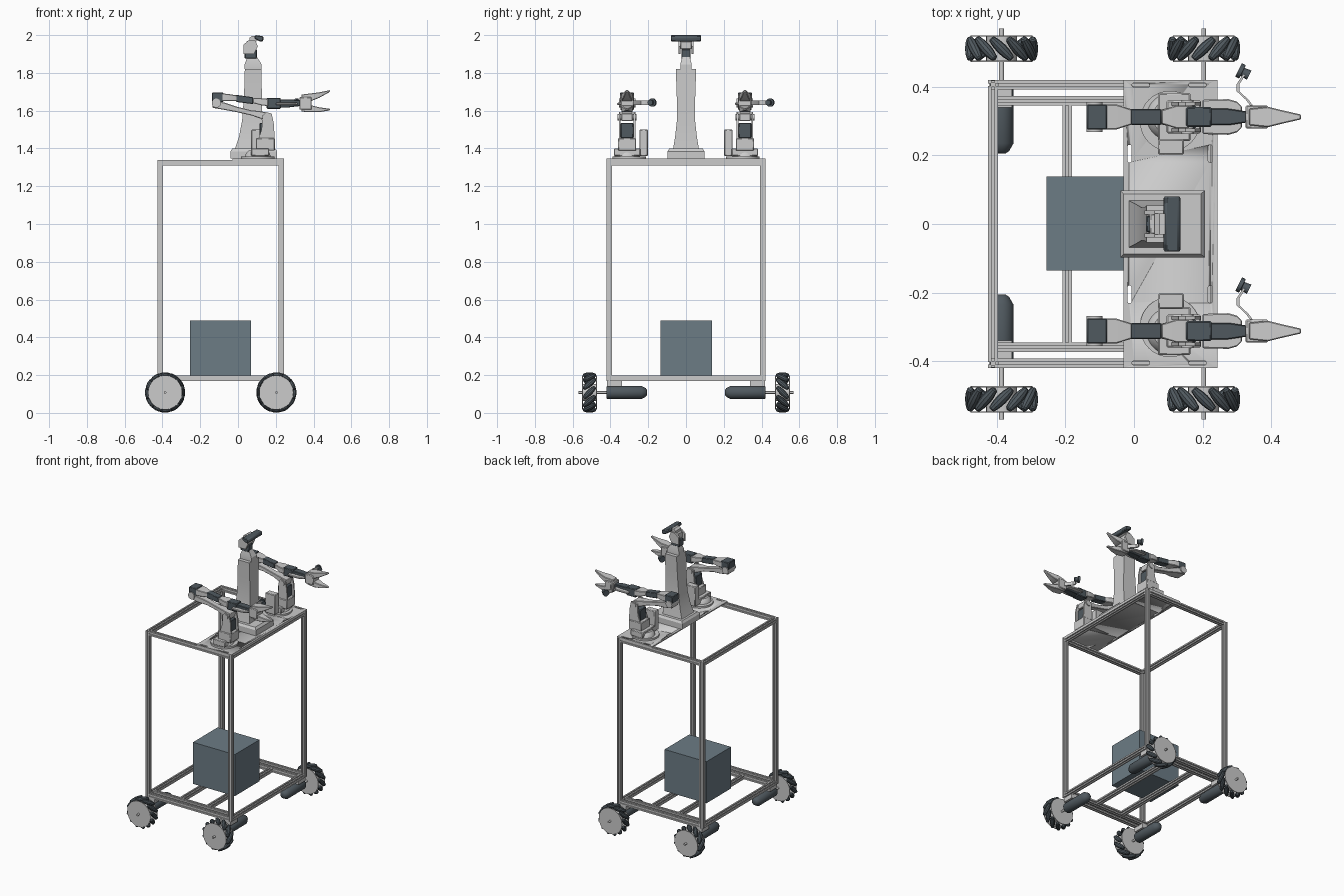
import bpy, bmesh, math
from mathutils import Vector, Matrix

if "Cube" in bpy.data.objects:
    bpy.data.objects.remove(bpy.data.objects["Cube"])


def material(name, rgb):
    m = bpy.data.materials.new(name)
    m.diffuse_color = (*rgb, 1)
    m.use_nodes = True
    m.node_tree.nodes["Principled BSDF"].inputs["Base Color"].default_value = m.diffuse_color
    return m


SLATE = material("slate", (0.15, 0.20, 0.235))
DARK = material("dark", (0.08, 0.10, 0.115))


def finish(name, bm, mat=None, bevel=0):
    bmesh.ops.recalc_face_normals(bm, faces=bm.faces)
    me = bpy.data.meshes.new(name)
    bm.to_mesh(me)
    bm.free()
    me.shade_smooth()
    me.set_sharp_from_angle(angle=math.radians(32))
    ob = bpy.data.objects.new(name, me)
    bpy.context.collection.objects.link(ob)
    if mat:
        me.materials.append(mat)
    if bevel:
        b = ob.modifiers.new("bevel", 'BEVEL')
        b.width, b.segments = bevel, 1
    return ob


def skin(bm, rings):
    """Bridge closed rings of points and cap both ends."""
    vs = [[bm.verts.new(p) for p in r] for r in rings]
    n = len(vs[0])
    for a, b in zip(vs, vs[1:]):
        for i in range(n):
            bm.faces.new((a[i], a[(i + 1) % n], b[(i + 1) % n], b[i]))
    bm.faces.new(vs[0])
    bm.faces.new(vs[-1][::-1])


def spin(bm, p, d, profile, n=24):
    """Turned shape: profile of (distance along d, radius) from p."""
    d, p = Vector(d).normalized(), Vector(p)
    u = d.orthogonal().normalized()
    w = d.cross(u)
    ang = [2 * math.pi * i / n for i in range(n)]
    skin(bm, [[p + d * t + (u * math.cos(a) + w * math.sin(a)) * r for a in ang] for t, r in profile])


def turned(name, p, d, profile, n=24, mat=None):
    bm = bmesh.new()
    spin(bm, p, d, profile, n)
    return finish(name, bm, mat)


def loft(name, axis, sections, mat=None, bevel=0):
    """Rectangular sections (t, u0, u1, v0, v1) along an axis, u and v being the next axes."""
    k, rings = "xyz".index(axis), []
    for t, u0, u1, v0, v1 in sections:
        ring = []
        for u, v in ((u0, v0), (u1, v0), (u1, v1), (u0, v1)):
            c = [0, 0, 0]
            c[k], c[(k + 1) % 3], c[(k + 2) % 3] = t, u, v
            ring.append(c)
        rings.append(ring)
    bm = bmesh.new()
    skin(bm, rings)
    return finish(name, bm, mat, bevel)


def box(name, x0, x1, y0, y1, z0, z1, mat=None, bevel=0):
    return loft(name, "z", [(z0, x0, x1, y0, y1), (z1, x0, x1, y0, y1)], mat, bevel)


def side_prism(name, pts, y0, y1, mat=None, bevel=0):
    """Outline in x, z extruded along y."""
    bm = bmesh.new()
    skin(bm, [[(x, y, z) for x, z in pts] for y in (y0, y1)])
    return finish(name, bm, mat, bevel)


def beam(name, p, q, w=0.028):
    """Slotted square extrusion between two points."""
    p, q, h = Vector(p), Vector(q), w / 2
    d = (q - p).normalized()
    u = Vector((0, 1, 0)) if abs(d.y) < 0.5 else Vector((1, 0, 0))
    v = d.cross(u)
    side = [(h, -h), (h, -.004), (h - .007, -.004), (h - .007, .004), (h, .004)]
    prof = [Matrix.Rotation(k * math.pi / 2, 2) @ Vector(c) for k in range(4) for c in side]
    bm = bmesh.new()
    skin(bm, [[e + u * c.x + v * c.y for c in prof] for e in (p, q)])
    return finish(name, bm)


# frame of slotted extrusions
X0, X1, Y, ZB, ZT, H = -0.411, 0.229, 0.406, 0.184, 1.324, 0.014
for x in (X0, X1):
    for s in (-1, 1):
        beam("corner_post", (x, s * Y, ZB - H), (x, s * Y, ZT + H))
    for z in (ZB, ZT):
        beam("cross_rail", (x, -Y + H, z), (x, Y - H, z))
for s in (-1, 1):
    for y, z in ((Y, ZB), (Y, ZT), (0.359, ZB)):
        beam("side_rail", (X0 + H, s * y, z), (X1 - H, s * y, z))
for x in (-0.195, 0.012):
    beam("floor_crossbeam", (x, -0.345, ZB), (x, 0.345, ZB))
box("equipment_box", -0.255, 0.07, -0.136, 0.138, 0.198, 0.49, SLATE)

# roller wheels, motors and mounts
R = 0.108
for sx, x in ((-1, -0.386), (1, 0.203)):
    for s in (-1, 1):
        c = Vector((x, s * 0.511, R))
        bm = bmesh.new()
        for i in range(12):
            rot = Matrix.Rotation(2 * math.pi * i / 12, 3, 'Y')
            d = Vector((1, sx * s, 0)).normalized()
            prof = [(-.043, .006), (-.040, .010), (-.02, .0145), (0, .016),
                    (.02, .0145), (.040, .010), (.043, .006)]
            spin(bm, c + rot @ Vector((0, 0, 0.091)), rot @ d, prof, 10)
        finish("wheel_rollers", bm, DARK)
        for o in (-0.037, 0.037):
            turned("wheel_plate", c + Vector((0, o - .002, 0)), (0, 1, 0), [(0, .090), (.004, .090)], 40)
        turned("wheel_hub", c + Vector((0, -.036, 0)), (0, 1, 0), [(0, .045), (.072, .045)])
        turned("axle", (x, s * 0.41, R), (0, s, 0), [(0, .007), (.16, .007)], 12)
        turned("motor", (x, s * 0.42, R), (0, -s, 0),
               [(0, .033), (.004, .035), (.185, .035), (.208, .022), (.214, .012)], 28, DARK)
        box("motor_mount", x - .03, x + .03, *sorted((s * .34, s * .418)), .140, .170)

# top deck with adjustment slots
deck = box("deck_plate", -0.03, 0.243, -0.42, 0.42, 1.338, 1.346)
bm = bmesh.new()
slots = [(x, s * .405, 0) for x in (.02, .185) for s in (-1, 1)]
slots += [(x, s * .205, 1) for x in (-.013, .222) for s in (-1, 1)]
for x, y, turn in slots:
    ring = []
    for i in range(16):
        a = 2 * math.pi * (i + .5) / 16
        u, v = .006 * math.cos(a) + math.copysign(.02, math.cos(a)), .006 * math.sin(a)
        ring.append((x - v, y + u) if turn else (x + u, y + v))
    skin(bm, [[(a, b, z) for a, b in ring] for z in (1.33, 1.36)])
cutter = finish("slot_cutter", bm)
cutter.hide_render = True
cutter.hide_set(True)
mod = deck.modifiers.new("slots", 'BOOLEAN')
mod.operation, mod.object = 'DIFFERENCE', cutter

# central column
loft("column_base", "z", [(1.346, -.04, .207, -.098, .098), (1.385, -.04, .207, -.098, .098),
                          (1.40, -.03, .195, -.088, .088)])
loft("column", "z", [(1.40, -.015, .135, -.068, .068), (1.46, .005, .130, -.058, .058),
                     (1.55, .022, .127, -.048, .048), (1.68, .032, .126, -.049, .049),
                     (1.82, .036, .125, -.054, .054)])

# neck and camera head
loft("neck", "z", [(1.82, .035, .125, -.03, .03), (1.845, .035, .125, -.03, .03),
                   (1.885, .05, .10, -.02, .02)])
box("tilt_servo", .035, .10, -.024, .024, 1.875, 1.925, DARK, .004)
for s in (-1, 1):
    side_prism("tilt_bracket", [(.03, 1.90), (.085, 1.90), (.105, 1.94), (.09, 1.975), (.06, 1.975), (.03, 1.95)],
               s * .028, s * .040)
box("pan_servo", .045, .095, -.03, .03, 1.925, 1.968, None, .004)
side_prism("camera_arm", [(.06, 1.96), (.06, 1.985), (.075, 1.996), (.11, 1.996), (.11, 1.975), (.085, 1.96)],
           -.03, .03)
side_prism("camera_bar", [(.085, 1.983), (.092, 2.0), (.130, 1.995), (.136, 1.985), (.132, 1.967), (.116, 1.966)],
           -.08, .08, DARK, .004)


# robot arm; the base motor faces the column
def arm(y, s):
    def b(name, x0, x1, h, z0, z1, mat=None):
        box(name, x0, x1, y - h, y + h, z0, z1, mat, .004)

    def link(name, sections, mat=None):
        loft(name, "x", [(x, y - h, y + h, z0, z1) for x, h, z0, z1 in sections], mat, .003)

    turned("arm_base_disc", (.105, y - s * .012, 1.346), (0, 0, 1), [(0, .088), (.012, .088)], 40)
    turned("arm_turntable", (.105, y, 1.358), (0, 0, 1), [(0, .068), (.018, .062), (.03, .05)], 32)
    y0, y1 = sorted((y - s * .065, y - s * .11))
    box("base_motor", .07, .145, y0, y1, 1.36, 1.50, None, .004)
    b("base_bridge", .07, .165, .07, 1.36, 1.40)
    b("shoulder_block", .095, .195, .048, 1.388, 1.455)
    b("shoulder_servo", .115, .18, .034, 1.455, 1.535, DARK)
    for k in (-1, 1):
        side_prism("shoulder_bracket", [(.10, 1.43), (.195, 1.43), (.19, 1.53), (.178, 1.585), (.15, 1.592),
                                        (.13, 1.575), (.125, 1.50)], y + k * .034, y + k * .044)
    turned("shoulder_pivot", (.156, y - .05, 1.565), (0, 1, 0), [(0, .018), (.1, .018)], 20)
    # upper arm runs backwards, forearm returns above it
    link("upper_arm", [(.175, .03, 1.545, 1.585), (.12, .03, 1.558, 1.597), (.07, .02, 1.575, 1.602),
                       (-.01, .02, 1.593, 1.622), (-.07, .036, 1.604, 1.642), (-.135, .036, 1.615, 1.655)])
    b("elbow_servo", -.138, -.078, .037, 1.645, 1.697, DARK)
    turned("elbow_pivot", (-.115, y - .044, 1.64), (0, 1, 0), [(0, .024), (.088, .024)], 20)
    link("forearm_root", [(-.09, .037, 1.65, 1.692), (-.05, .036, 1.65, 1.688), (.0, .02, 1.65, 1.68)])
    link("forearm", [(-.01, .023, 1.646, 1.684), (.08, .023, 1.635, 1.671)], DARK)
    link("forearm_end", [(.08, .02, 1.64, 1.668), (.125, .034, 1.628, 1.666), (.16, .034, 1.624, 1.662)])
    b("wrist_servo", .152, .226, .029, 1.61, 1.668, DARK)
    # wrist bracket plate with rounded front corners
    link("wrist_bracket", [(.20, .05, 1.63, 1.642), (.275, .052, 1.63, 1.642),
                           (.30, .045, 1.63, 1.642), (.315, .03, 1.63, 1.642)])
    link("wrist_roll", [(.22, .024, 1.615, 1.66), (.275, .024, 1.618, 1.66), (.33, .016, 1.625, 1.655)], DARK)
    b("gripper_block", .325, .39, .034, 1.605, 1.672)
    link("upper_jaw", [(.335, .024, 1.655, 1.685), (.39, .03, 1.652, 1.692), (.43, .02, 1.668, 1.697),
                       (.487, .007, 1.700, 1.709)])
    link("lower_jaw", [(.335, .024, 1.595, 1.62), (.39, .03, 1.592, 1.628), (.43, .02, 1.592, 1.618),
                       (.487, .007, 1.602, 1.61)])
    # gripper camera on a bent strip
    path = [(.345, .03), (.33, .05), (.303, .075), (.303, .095), (.322, .125)]
    bm = bmesh.new()
    skin(bm, [[(px + dx, y + py, z) for dx, z in ((-.004, 1.63), (.004, 1.63), (.004, 1.655), (-.004, 1.655))]
              for px, py in path])
    finish("camera_strip", bm)
    turned("gripper_camera", (.305, y + .137, 1.643), (1, -.5, 0),
           [(0, .022), (.012, .022), (.013, .013), (.034, .015)], 16, DARK)


arm(0.312, 1)
arm(-0.312, -1)
